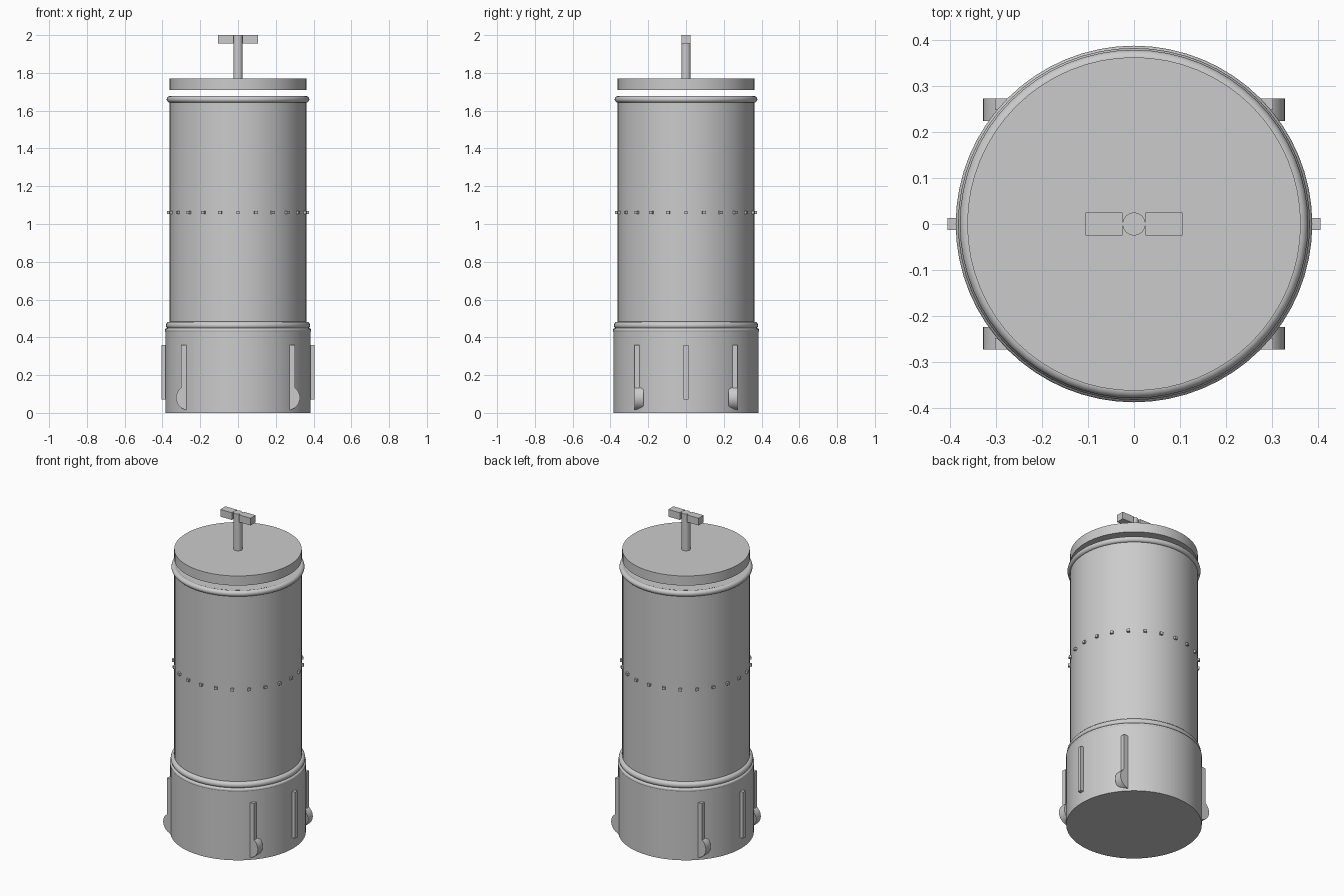
import bpy, bmesh
from math import sin, cos, pi, radians

if "Cube" in bpy.data.objects:
    bpy.data.objects.remove(bpy.data.objects["Cube"])

grey = bpy.data.materials.new("plain grey")
grey.use_nodes = True
GREY = (0.6, 0.6, 0.6, 1)
grey.diffuse_color = GREY
grey.node_tree.nodes["Principled BSDF"].inputs["Base Color"].default_value = GREY


def finish(obj, name, smooth=False):
    obj.name = name
    obj.data.materials.append(grey)
    if smooth:
        bpy.ops.object.select_all(action="DESELECT")
        obj.select_set(True)
        bpy.context.view_layer.objects.active = obj
        bpy.ops.object.shade_smooth_by_angle(angle=radians(35))
    return obj


def box(name, x, y, z, turn=0):
    """Box from (low, high) ranges, turned about the z axis through the origin."""
    mid = [(a + b) / 2 for a, b in (x, y, z)]
    bpy.ops.mesh.primitive_cube_add(size=1)
    obj = bpy.context.object
    obj.scale = [abs(b - a) for a, b in (x, y, z)]
    obj.rotation_euler.z = turn
    obj.location = (mid[0] * cos(turn) - mid[1] * sin(turn),
                    mid[0] * sin(turn) + mid[1] * cos(turn), mid[2])
    return finish(obj, name)


def cylinder(name, radius, low, high, sides=64):
    bpy.ops.mesh.primitive_cylinder_add(vertices=sides, radius=radius, depth=high - low,
                                        location=(0, 0, (low + high) / 2))
    return finish(bpy.context.object, name, True)


def ring(name, radius, thickness, z):
    bpy.ops.mesh.primitive_torus_add(major_segments=64, minor_segments=12, major_radius=radius,
                                     minor_radius=thickness, location=(0, 0, z))
    return finish(bpy.context.object, name, True)


# Canister
cylinder("base", 0.385, 0, 0.435)
cylinder("body", 0.362, 0.4, 1.675)
ring("base_lip", 0.375, 0.012, 0.437)
ring("lower_ring", 0.362, 0.02, 0.463)
ring("upper_ring", 0.36, 0.018, 1.66)

# Floating lid with its T handle
cylinder("lid", 0.362, 1.71, 1.77)
cylinder("handle_stem", 0.025, 1.77, 2.0, 24)
for side, s in (("left", 1), ("right", -1)):
    box(f"handle_bar_{side}", (s * 0.025, s * 0.105), (-0.025, 0.025), (1.955, 2.0))

# Belt of small studs
STUDS = 24
for i in range(STUDS):
    box(f"stud_{i + 1}", (0.355, 0.375), (-0.009, 0.009), (1.052, 1.068), 2 * pi * i / STUDS)

# Side fins and the four corner fins with round feet
for side, s in (("left", 1), ("right", -1)):
    box(f"side_fin_{side}", (s * 0.37, s * 0.405), (-0.0125, 0.0125), (0.07, 0.36))
    for end, e in (("front", -1), ("back", 1)):
        box(f"corner_fin_{end}_{side}", (s * 0.24, s * 0.302), (e * 0.247, e * 0.272), (0.07, 0.36))
        bpy.ops.mesh.primitive_cylinder_add(vertices=32, radius=0.065, depth=0.048,
                                            location=(s * 0.263, e * 0.248, 0.08),
                                            rotation=(pi / 2, 0, 0))
        finish(bpy.context.object, f"foot_disc_{end}_{side}", True)
